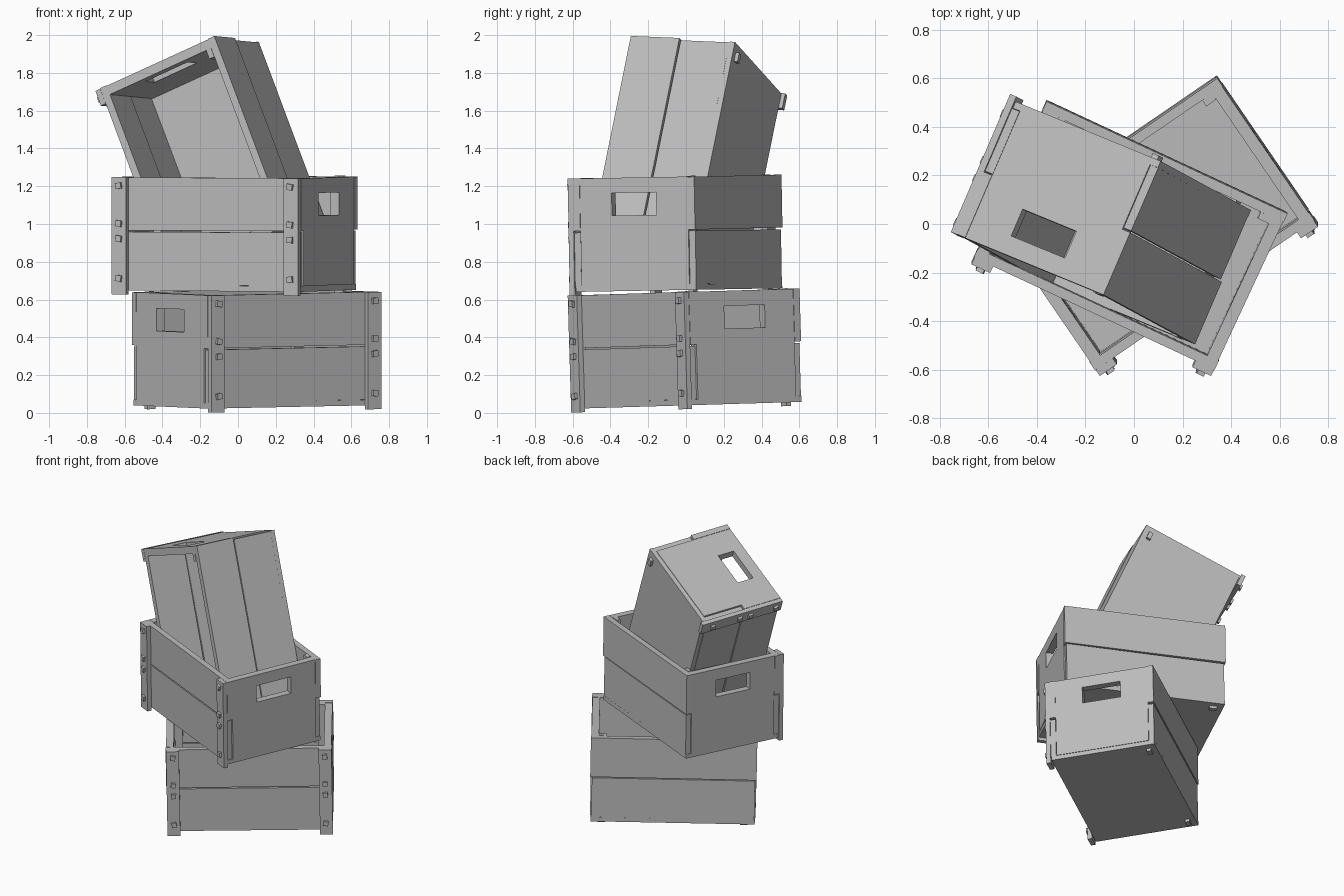
import bpy, bmesh, random
from mathutils import Matrix, Vector, Euler

random.seed(4)
if "Cube" in bpy.data.objects:
    bpy.data.objects.remove(bpy.data.objects["Cube"])

wood = bpy.data.materials.new("grey_wood")
wood.use_nodes = True
GREY = (0.5, 0.5, 0.5, 1)
wood.diffuse_color = GREY
wood.node_tree.nodes["Principled BSDF"].inputs["Base Color"].default_value = GREY

# Crate proportions
L, W, H = 1.09, 0.74, 0.62
FOOT, FLOOR, SLAT, POST, END = 0.02, 0.03, 0.04, 0.03, 0.05


def finish(name, bm, matrix):
    bmesh.ops.recalc_face_normals(bm, faces=bm.faces)
    mesh = bpy.data.meshes.new(name)
    bm.to_mesh(mesh)
    bm.free()
    mesh.materials.append(wood)
    ob = bpy.data.objects.new(name, mesh)
    bpy.context.collection.objects.link(ob)
    ob.matrix_world = matrix
    return ob


def box(name, matrix, lo, hi, twist=0.0):
    """Board between two corners, optionally twisted about the y axis."""
    lo, hi = Vector(lo), Vector(hi)
    bm = bmesh.new()
    bmesh.ops.create_cube(bm, size=1)
    bmesh.ops.scale(bm, vec=hi - lo, verts=bm.verts)
    bmesh.ops.rotate(bm, matrix=Matrix.Rotation(twist, 3, 'Y'), verts=bm.verts)
    bmesh.ops.translate(bm, vec=(lo + hi) / 2, verts=bm.verts)
    return finish(name, bm, matrix)


def end_board(name, matrix, x, y0, y1):
    """Short end with a rectangular hand hole."""
    bm = bmesh.new()

    def ring(ya, yb, za, zb):
        return [bm.verts.new((x, y, z)) for y, z in
                ((ya, za), (yb, za), (yb, zb), (ya, zb))]

    mid = (y0 + y1) / 2
    outer = ring(y0, y1, FOOT + FLOOR, H)
    inner = ring(mid - 0.13, mid + 0.13, 0.42, 0.54)
    for i in range(4):
        j = (i + 1) % 4
        bm.faces.new((outer[i], outer[j], inner[j], inner[i]))
    ret = bmesh.ops.extrude_face_region(bm, geom=bm.faces[:])
    moved = [v for v in ret["geom"] if isinstance(v, bmesh.types.BMVert)]
    bmesh.ops.translate(bm, vec=(END, 0, 0), verts=moved)
    return finish(name, bm, matrix)


def crate(prefix, matrix):
    hl, hw = L / 2, W / 2
    front = -hw + POST
    # Floor and hand-hole ends
    box(prefix + "_floor", matrix, (-hl + 0.004, front + 0.004, FOOT),
        (hl - 0.004, hw - 0.004, FOOT + FLOOR))
    for side, x in (("right", -hl), ("left", hl - END)):
        end_board(f"{prefix}_{side}_end", matrix, x, front + SLAT, hw - SLAT)
    # Two slats on each long side, the lower one a touch shorter
    for side, y in (("front", front), ("back", hw - SLAT)):
        box(f"{prefix}_{side}_lower_slat", matrix, (-hl + 0.008, y, FOOT + FLOOR),
            (hl - 0.008, y + SLAT - 0.004, 0.332), random.uniform(-0.003, 0.003))
        box(f"{prefix}_{side}_upper_slat", matrix, (-hl - 0.003, y, 0.34),
            (hl + 0.003, y + SLAT, H), random.uniform(-0.003, 0.003))
    for side, s in (("right", -1), ("left", 1)):
        # Outer front post, inner back post
        a, b = sorted((s * hl, s * (hl - 0.085)))
        box(f"{prefix}_{side}_front_post", matrix, (a, -hw, 0), (b, front, H))
        a, b = sorted((s * (hl - END), s * (hl - END - 0.05)))
        box(f"{prefix}_{side}_back_post", matrix,
            (a, hw - SLAT - 0.03, 0), (b, hw - SLAT, H + 0.004))
        # Square bolts
        cx = s * (hl - 0.045)
        for n, z in enumerate((0.085, 0.295, 0.375, 0.575)):
            box(f"{prefix}_{side}_bolt_{n + 1}", matrix,
                (cx - 0.016, -hw - 0.016, z - 0.016),
                (cx + 0.016, -hw, z + 0.016), random.uniform(-0.25, 0.25))


def placed(origin, tilt, turn):
    return (Matrix.Translation(origin) @ Euler((tilt, 0, 0)).to_matrix().to_4x4()
            @ Matrix.Rotation(turn, 4, 'Z'))


# Two stacked crates turned against each other
crate("bottom_crate", placed((0.1, 0.005, 0.02), 0.03, 0.60))
crate("middle_crate", placed((-0.02, -0.05, 0.63), 0.018, -0.436))

# Third crate standing on end inside the middle one
ax_y = Vector((0.852, -0.35, 0.39)).normalized()
ax_z = Vector((-0.407, -0.912, 0.033))
ax_z = (ax_z - ax_z.project(ax_y)).normalized()
ax_x = ax_y.cross(ax_z)
rot = Matrix((ax_x, ax_y, ax_z)).transposed().to_4x4()
centre = Vector((-0.13, 0.02, 1.335))
crate("top_crate", Matrix.Translation(centre - ax_z * H / 2) @ rot)
